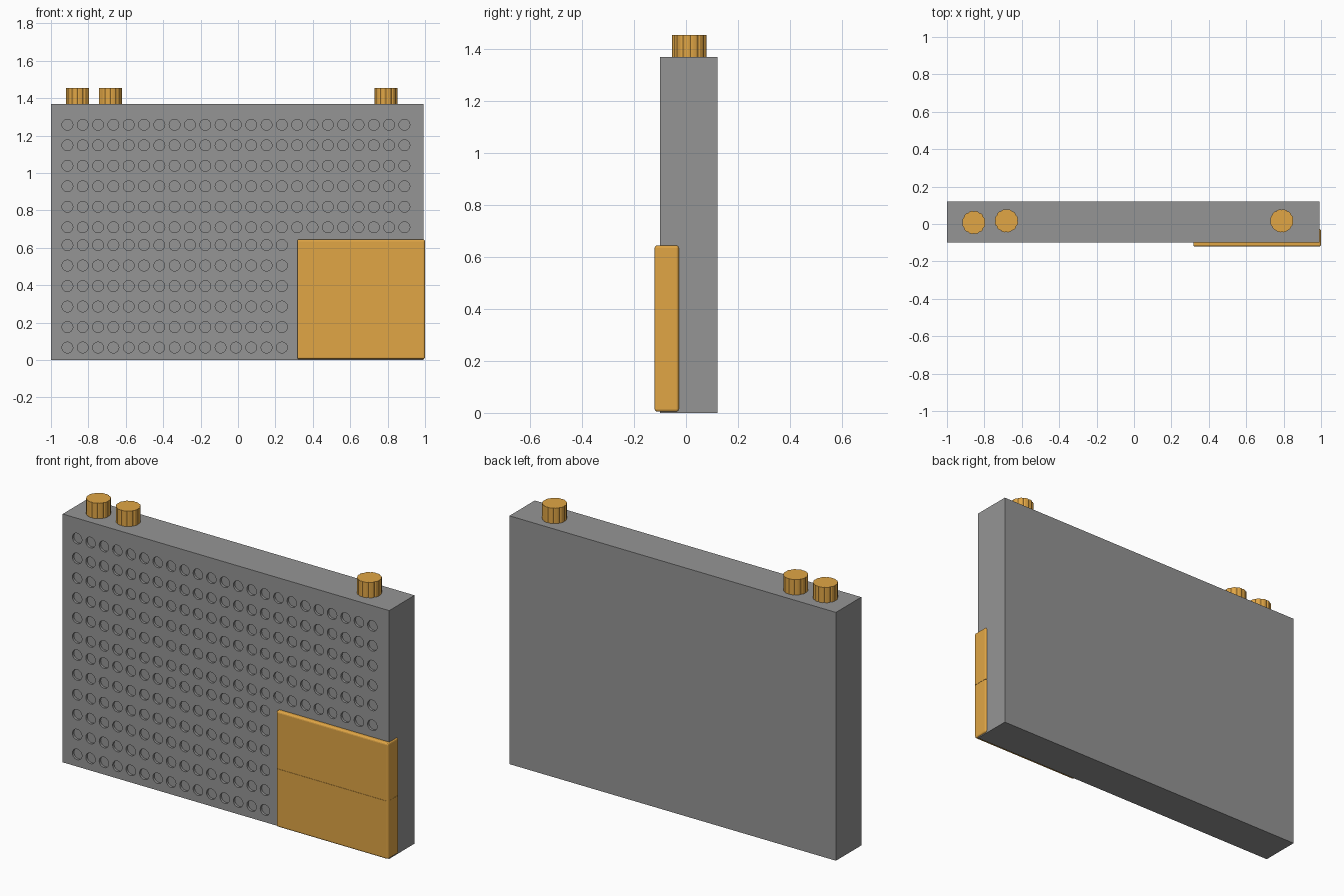
import bpy, bmesh
from math import pi
from mathutils import Matrix, Vector

if "Cube" in bpy.data.objects:
    bpy.data.objects.remove(bpy.data.objects["Cube"])


def material(name, color):
    m = bpy.data.materials.new(name)
    m.diffuse_color = (*color, 1)
    m.use_nodes = True
    m.node_tree.nodes["Principled BSDF"].inputs["Base Color"].default_value = m.diffuse_color
    return m


brass = material("brass", (0.75, 0.38, 0.06))
dark_grey = material("dark_grey", (0.30, 0.30, 0.30))


def finish(name, bm, mat=None):
    me = bpy.data.meshes.new(name)
    bm.to_mesh(me)
    bm.free()
    ob = bpy.data.objects.new(name, me)
    bpy.context.collection.objects.link(ob)
    if mat:
        me.materials.append(mat)
    return ob


def box(lo, hi):
    lo, hi = Vector(lo), Vector(hi)
    bm = bmesh.new()
    m = Matrix.Translation((lo + hi) / 2) @ Matrix.Diagonal((*(hi - lo), 1))
    bmesh.ops.create_cube(bm, size=1, matrix=m)
    return bm


def cylinder(bm, radius, depth, matrix, sides):
    return bmesh.ops.create_cone(bm, cap_ends=True, segments=sides, radius1=radius,
                                 radius2=radius, depth=depth, matrix=matrix)["verts"]


# Slab body
body = finish("body", box((-1, -0.1, 0), (0.993, 0.121, 1.37)), dark_grey)

# Round perforations: full-width upper rows, shorter lower rows beside the panels
FRONT, HOLE_DEPTH = -0.1, 0.013
holes = bmesh.new()
turn = Matrix.Rotation(pi / 2, 4, 'X')
for z0, columns in ((0.71, 23), (0.067, 15)):
    for row in range(6):
        for col in range(columns):
            pos = (-0.912 + col * 0.0819, FRONT, z0 + row * 0.1096)
            cylinder(holes, 0.029, HOLE_DEPTH * 2, Matrix.Translation(pos) @ turn, 24)
cutter = finish("hole_cutter", holes, dark_grey)
cutter.hide_render = True
cutter.hide_set(True)
cut = body.modifiers.new("holes", 'BOOLEAN')
cut.operation = 'DIFFERENCE'
cut.solver = 'EXACT'
cut.object = cutter

# Two stacked corner panels, rounded everywhere except along the seam
SEAM = 0.327
for name, z0, z1 in (("lower_panel", 0.005, SEAM - 0.0005),
                     ("upper_panel", SEAM + 0.0005, 0.645)):
    bm = box((0.317, -0.121, z0), (1.0, -0.027, z1))
    edges = [e for e in bm.edges
             if not all(abs(v.co.z - SEAM) < 0.01 for v in e.verts)]
    bmesh.ops.bevel(bm, geom=edges, offset=0.01, segments=3, profile=0.5,
                    affect='EDGES')
    finish(name, bm, brass)

# Knobs on the top edge, with fine grip grooves around the side
for i, (x, y) in enumerate(((-0.857, 0.008), (-0.682, 0.017), (0.79, 0.017))):
    bm = bmesh.new()
    verts = cylinder(bm, 0.062, 0.105, Matrix(), 48)
    for v in verts:
        angle = Vector((0, 1)).angle_signed(v.co.xy)
        if round(angle / (2 * pi / 48)) % 4 == 0:
            v.co.xy *= 0.95
    bmesh.ops.translate(bm, vec=(x, y, 1.4025), verts=verts)
    finish(f"knob_{i + 1}", bm, brass)
